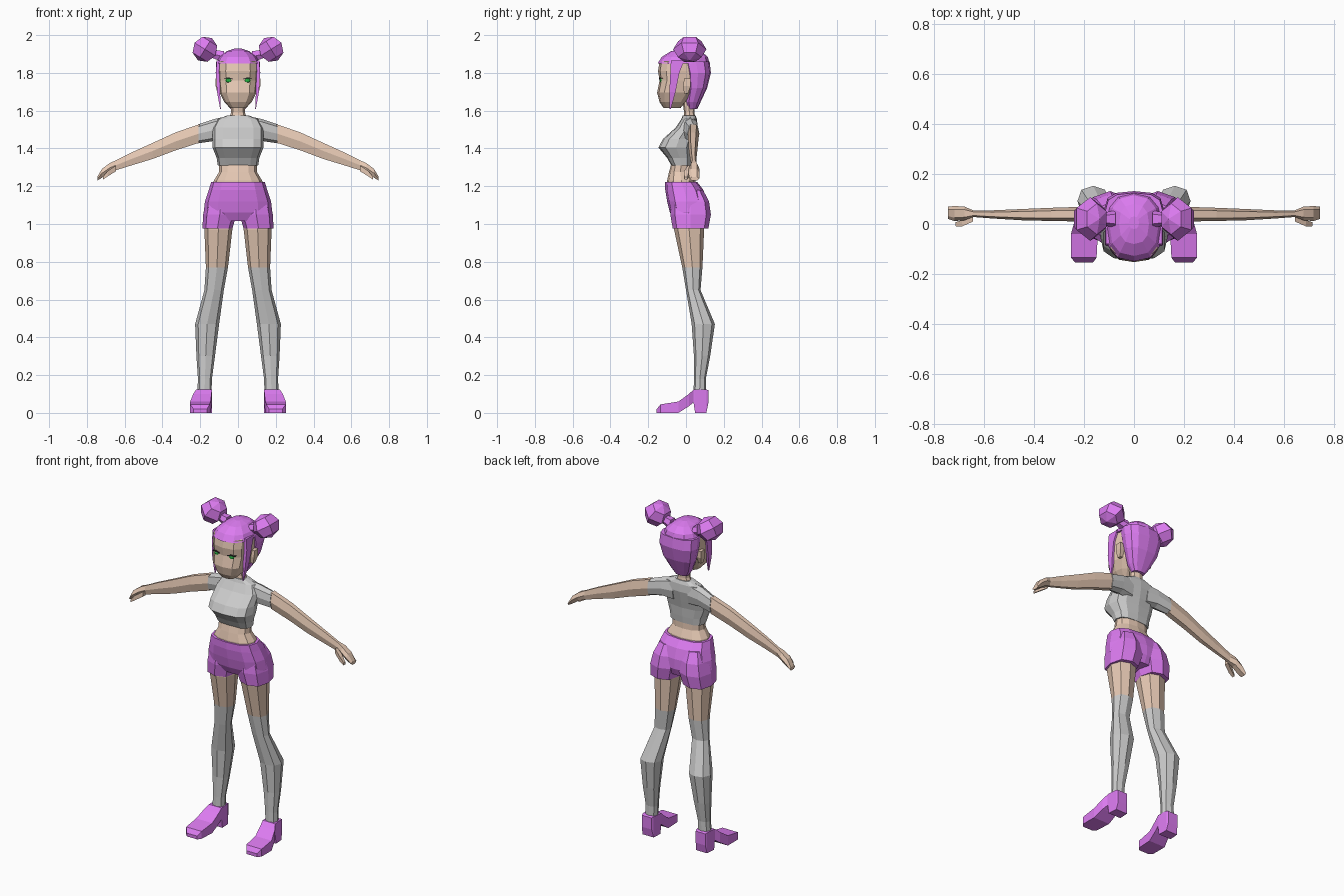
import bpy, bmesh
from math import sin, cos, pi, radians
from mathutils import Matrix, Vector


def material(name, rgb):
    m = bpy.data.materials.new(name)
    m.diffuse_color = (*rgb, 1)
    return m


PURPLE = material("purple", (0.72, 0.2, 0.88))
SKIN = material("skin", (0.8, 0.59, 0.46))
GREEN = material("green", (0.02, 0.5, 0.06))
DARK = material("dark", (0.03, 0.03, 0.03))


def finish(name, bm, mat, mirror):
    bmesh.ops.recalc_face_normals(bm, faces=bm.faces[:])
    me = bpy.data.meshes.new(name)
    bm.to_mesh(me)
    bm.free()
    ob = bpy.data.objects.new(name, me)
    bpy.context.collection.objects.link(ob)
    if mat:
        me.materials.append(mat)
    if mirror:
        ob.modifiers.new("mirror", 'MIRROR')
    return ob


def loft(name, mat, axis, rings, n=8, p=0.85, mirror=False):
    """Skin n-sided rings (t, a0, a1, b0, b1) along an axis; (t, a, b0, b1) is symmetric in a."""
    bm = bmesh.new()
    start = pi / 4 if n == 4 else 0
    angles = [start + 2 * pi * i / n for i in range(n)]
    bend = lambda v: (1 if v > 0 else -1) * abs(v) ** p if abs(v) > 1e-6 else 0
    unit = [(bend(cos(g)), bend(sin(g))) for g in angles]
    ma, mb = max(u[0] for u in unit), max(u[1] for u in unit)
    loops = []
    for r in rings:
        t, a0, a1, b0, b1 = r if len(r) == 5 else (r[0], -r[1], *r[1:])
        loop = []
        for u, v in unit:
            co = [(a0 + a1) / 2 + u / ma * (a1 - a0) / 2, (b0 + b1) / 2 + v / mb * (b1 - b0) / 2]
            co.insert(axis, t)
            loop.append(bm.verts.new(co))
        loops.append(loop)
    for lo, hi in zip(loops, loops[1:]):
        for i in range(n):
            j = (i + 1) % n
            bm.faces.new((lo[i], lo[j], hi[j], hi[i]))
    bm.faces.new(loops[0])
    bm.faces.new(loops[-1])
    return finish(name, bm, mat, mirror)


def ball(name, mat, loc, scale, tilt=0, u=6, v=4):
    bm = bmesh.new()
    bmesh.ops.create_uvsphere(bm, u_segments=u, v_segments=v, radius=1)
    bm.transform(Matrix.Translation(Vector(loc)) @ Matrix.Rotation(radians(tilt), 4, 'Y')
                 @ Matrix.Diagonal((*scale, 1)))
    return finish(name, bm, mat, True)


# Head and neck
loft("head", SKIN, 2, [(1.613, .042, -.118, -.03), (1.645, .072, -.14, .0), (1.695, .098, -.153, .04),
                       (1.76, .105, -.14, .06), (1.81, .107, -.148, .08), (1.86, .105, -.14, .08),
                       (1.89, .07, -.09, .06)], 12, 0.72)
loft("neck", SKIN, 2, [(1.55, .05, -.015, .05), (1.59, .037, -.01, .045), (1.66, .037, -.02, .05)], 8)
loft("ear", SKIN, 2, [(1.69, .09, .108, -.01, .01), (1.73, .09, .118, -.015, .025),
                      (1.77, .09, .118, -.01, .025)], 4, mirror=True)

# Eyes
ball("eye", GREEN, (.05, -.131, 1.76), (.018, .009, .012), u=8)
loft("eyelash", DARK, 0, [(.027, -.142, -.12, 1.766, 1.77), (.05, -.143, -.12, 1.77, 1.776),
                          (.074, -.137, -.11, 1.769, 1.773)], 4, mirror=True)

# Hair
loft("hair_cap", PURPLE, 2, [(1.85, .115, -.15, .125), (1.885, .098, -.128, .115),
                             (1.915, .06, -.08, .08), (1.928, .02, -.02, .03)], 12, 0.8)
loft("hair_back", PURPLE, 2, [(1.61, .04, .01, .06), (1.645, .065, .0, .077), (1.72, .1, .005, .112),
                              (1.80, .118, -.005, .132), (1.86, .115, -.02, .125)], 12, 0.75)
loft("hair_strand", PURPLE, 2, [(1.61, .091, .095, -.088, -.08), (1.70, .095, .111, -.088, -.055),
                                (1.80, .095, .117, -.083, -.035), (1.865, .09, .113, -.08, -.01)], 4, mirror=True)
loft("bun_tie", PURPLE, 0, [(.075, -.015, .055, 1.855, 1.915), (.15, .0, .04, 1.885, 1.925)], 6, mirror=True)
ball("hair_bun", PURPLE, (.175, .02, 1.925), (.075, .088, .07), -32)

# Crop top with short sleeves
loft("crop_top", None, 2, [(1.31, .107, -.078, .03), (1.35, .113, -.1, .035), (1.405, .135, -.146, .04),
                           (1.45, .135, -.122, .05), (1.51, .135, -.055, .062), (1.555, .11, -.025, .058),
                           (1.575, .055, -.018, .05)], 12, 0.72)
loft("sleeve", None, 0, [(.05, -.02, .06, 1.43, 1.572), (.125, -.015, .067, 1.44, 1.556),
                         (.21, .008, .071, 1.427, 1.528)], 8, mirror=True)

# Arms, hands and thumbs
loft("arm", SKIN, 0, [(.205, .01, .069, 1.43, 1.528), (.33, .012, .065, 1.39, 1.485),
                      (.45, .015, .06, 1.345, 1.43), (.565, .022, .055, 1.31, 1.378),
                      (.645, .028, .055, 1.285, 1.338)], 6, mirror=True)
loft("hand", SKIN, 0, [(.645, .028, .055, 1.285, 1.338), (.68, .015, .07, 1.272, 1.322),
                       (.72, .012, .072, 1.245, 1.292), (.745, .02, .07, 1.23, 1.25)], 6, mirror=True)
loft("thumb", SKIN, 0, [(.645, .01, .035, 1.28, 1.31), (.69, -.01, .016, 1.252, 1.28),
                        (.715, -.009, .007, 1.235, 1.25)], 4, mirror=True)

# Waist and shorts
loft("waist", SKIN, 2, [(1.18, .135, -.1, .05), (1.23, .128, -.1, .05), (1.275, .1, -.09, .03),
                        (1.33, .1, -.075, .028)], 12)
loft("shorts_hips", PURPLE, 2, [(1.015, .165, -.06, .09), (1.06, .182, -.085, .11), (1.12, .175, -.1, .11),
                                (1.18, .155, -.11, .092), (1.222, .142, -.11, .06)], 12, 0.75)
loft("shorts_leg", PURPLE, 2, [(.975, .03, .188, -.07, .118), (1.05, .008, .185, -.083, .132),
                               (1.12, .012, .168, -.08, .122), (1.18, .03, .14, -.07, .09)], 8, 0.75, True)

# Legs
loft("thigh", SKIN, 2, [(1.02, .03, .177, -.06, .098), (.97, .03, .178, -.063, .096),
                        (.77, .053, .17, -.02, .087)], 8, mirror=True)
loft("stocking", None, 2, [(.77, .053, .17, -.02, .087), (.65, .075, .178, .0, .077),
                           (.47, .1, .227, .03, .153), (.3, .122, .22, .042, .128),
                           (.18, .138, .212, .042, .105), (.11, .14, .215, .04, .105)], 8, mirror=True)

# Heeled shoes
loft("shoe", PURPLE, 1, [(-.155, .165, .235, 0, .02), (-.135, .15, .253, 0, .045), (-.04, .145, .253, 0, .06),
                         (.015, .14, .237, .035, .1), (.04, .138, .222, .055, .123),
                         (.048, .138, .222, 0, .124), (.108, .142, .217, 0, .124),
                         (.118, .148, .212, .05, .12)], 4, mirror=True)
